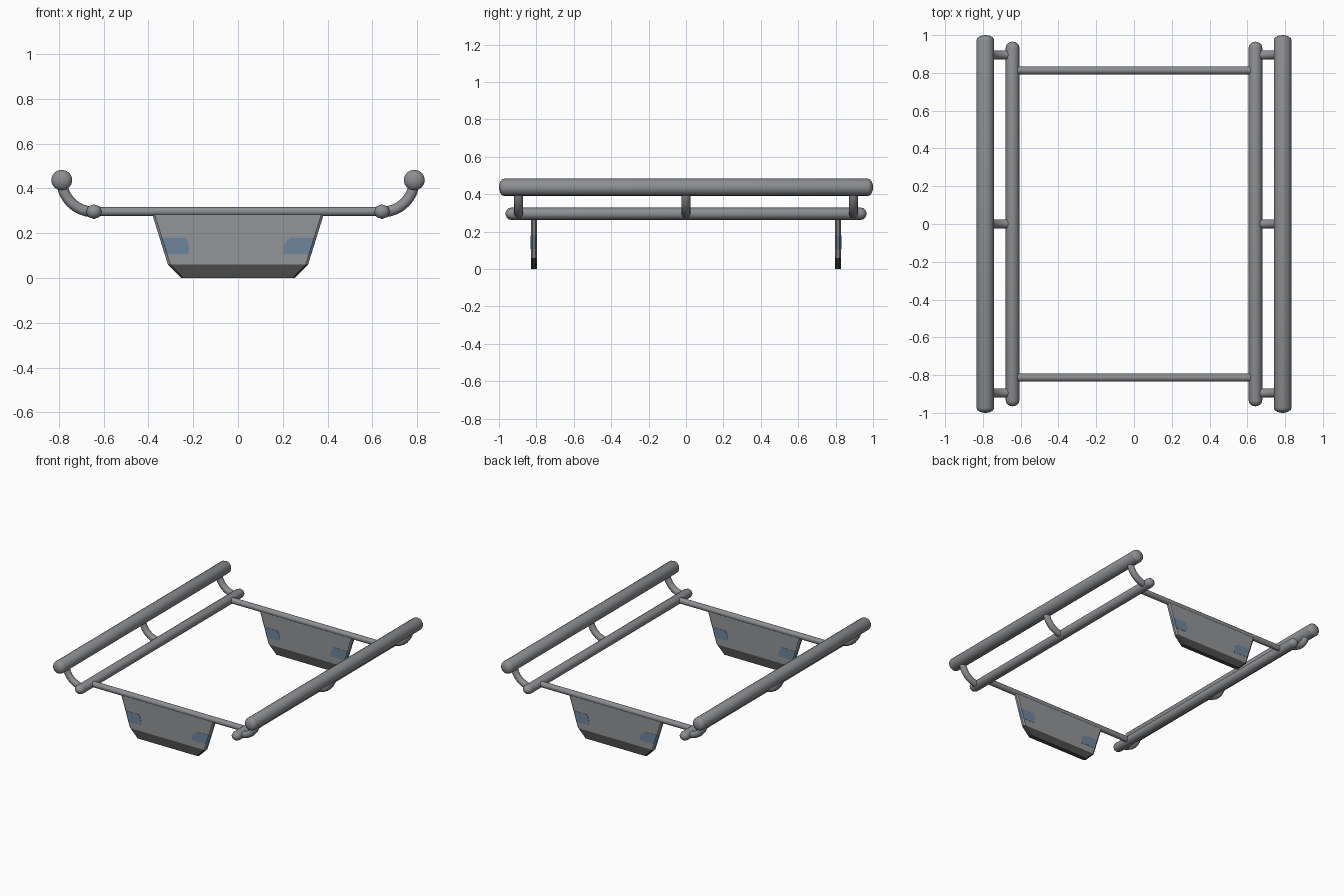
import bpy, bmesh, math
from mathutils import Vector

if "Cube" in bpy.data.objects:
    bpy.data.objects.remove(bpy.data.objects["Cube"])


def mat(name, r, g, b):
    m = bpy.data.materials.new(name)
    m.diffuse_color = (r, g, b, 1)
    m.use_nodes = True
    m.node_tree.nodes["Principled BSDF"].inputs["Base Color"].default_value = m.diffuse_color
    return m


STEEL = mat("steel grey", 0.265, 0.272, 0.285)
PANEL = mat("panel grey", 0.29, 0.297, 0.31)
DARK = mat("dark grey", 0.07, 0.07, 0.07)
BLUE = mat("muted blue", 0.155, 0.24, 0.335)


def finish(name, bm, mats, smooth=True):
    bmesh.ops.recalc_face_normals(bm, faces=bm.faces)
    me = bpy.data.meshes.new(name)
    bm.to_mesh(me)
    bm.free()
    for m in mats:
        me.materials.append(m)
    ob = bpy.data.objects.new(name, me)
    bpy.context.collection.objects.link(ob)
    if smooth:
        bpy.ops.object.select_all(action='DESELECT')
        bpy.context.view_layer.objects.active = ob
        ob.select_set(True)
        bpy.ops.object.shade_smooth_by_angle(angle=math.radians(50))
    return ob


def skin(bm, rings):
    """Bridge closed rings of points and cap both ends."""
    vs = [[bm.verts.new(p) for p in ring] for ring in rings]
    n = len(vs[0])
    for a, b in zip(vs, vs[1:]):
        for i in range(n):
            j = (i + 1) % n
            bm.faces.new((a[i], a[j], b[j], b[i]))
    bm.faces.new(vs[0])
    bm.faces.new(vs[-1])


def rail(name, x, z, rx, rz, half, dome, sides):
    """Tube along y with shallow domed ends."""
    end = [(half - dome + dome * math.sin(a), math.cos(a))
           for a in (math.radians(d) for d in (0, 25, 50, 70, 85))]
    prof = [(-y, s) for y, s in reversed(end)] + end
    rings = [[(x + rx * s * math.cos(2 * math.pi * i / sides), y,
               z + rz * s * math.sin(2 * math.pi * i / sides))
              for i in range(sides)] for y, s in prof]
    bm = bmesh.new()
    skin(bm, rings)
    finish(name, bm, [STEEL])


def pipe(name, path, r, sides=12):
    """Tube along a path that lies in an xz plane."""
    pts = [Vector(p) for p in path]
    rings = []
    for k, p in enumerate(pts):
        t = (pts[min(k + 1, len(pts) - 1)] - pts[max(k - 1, 0)]).normalized()
        u = Vector((0, 1, 0))
        v = t.cross(u)
        rings.append([p + r * (math.cos(a) * u + math.sin(a) * v)
                      for a in (2 * math.pi * i / sides for i in range(sides))])
    bm = bmesh.new()
    skin(bm, rings)
    finish(name, bm, [STEEL])


# side rails and the curved brackets joining them
for s, side in ((-1, "left"), (1, "right")):
    rail(side + "_upper_rail", s * 0.787, 0.437, 0.047, 0.046, 1.0, 0.027, 16)
    rail(side + "_lower_rail", s * 0.643, 0.296, 0.036, 0.033, 0.965, 0.03, 8)
    for k, y in enumerate((-0.895, 0, 0.895)):
        arc = [(s * (0.645 + 0.142 * math.sin(a)), y, 0.437 - 0.142 * math.cos(a))
               for a in (math.pi / 2 * i / 8 for i in range(9))]
        pipe(f"{side}_bracket_{k + 1}", arc, 0.024)

# half outlines of the hanging plates: (x, z)
HALF = [(0.376, 0.297), (0.302, 0.06), (0.242, 0.0)]
LOW, HIGH = 0.107, 0.18


def outline(grow):
    right = [(x + grow, z) for x, z in HALF]
    return right + [(-x, z) for x, z in reversed(right)]


def edge_x(z):
    return 0.302 + (z - 0.06) * (0.376 - 0.302) / 0.237


for s, end in ((-1, "front"), (1, "back")):
    yc = s * 0.813
    # cross bar
    pipe(end + "_cross_bar", [(-0.63, yc, 0.297), (0.63, yc, 0.297)], 0.021)

    # hanging plate with chamfered sides, dark foot and blue side bands
    bm = bmesh.new()
    skin(bm, [[(x, yc + dy, z) for x, z in outline(g)]
              for dy, g in ((-0.016, 0), (-0.008, 0.011), (0.008, 0.011), (0.016, 0))])
    for z in (0.06, LOW, HIGH):
        bmesh.ops.bisect_plane(bm, geom=bm.verts[:] + bm.edges[:] + bm.faces[:],
                               dist=1e-5, plane_co=(0, 0, z), plane_no=(0, 0, 1))
    bmesh.ops.recalc_face_normals(bm, faces=bm.faces)
    for f in bm.faces:
        z = f.calc_center_median().z
        if z < 0.06:
            f.material_index = 1
        elif LOW < z < HIGH and abs(f.normal.x) > 0.2:
            f.material_index = 2
    finish(end + "_plate", bm, [PANEL, DARK, BLUE], smooth=False)

    # blue patches on both faces: a small one on the left, a large one on the right
    small = [(-edge_x(HIGH), HIGH), (-0.235, HIGH), (-0.222, 0.16),
             (-0.217, 0.135), (-0.222, LOW), (-edge_x(LOW), LOW)]
    large = [(edge_x(HIGH), HIGH), (0.235, HIGH), (0.217, 0.165),
             (0.204, 0.14), (0.201, LOW), (edge_x(LOW), LOW)]
    for d, face in ((1, "outer"), (-1, "inner")):
        fd = s * d                      # y direction this face looks
        for label, poly in (("small", small), ("large", large)):
            bm = bmesh.new()
            skin(bm, [[(-fd * x, yc + fd * t, z) for x, z in poly]
                      for t in (0.0155, 0.0175)])
            finish(f"{end}_{face}_{label}_patch", bm, [BLUE], smooth=False)
